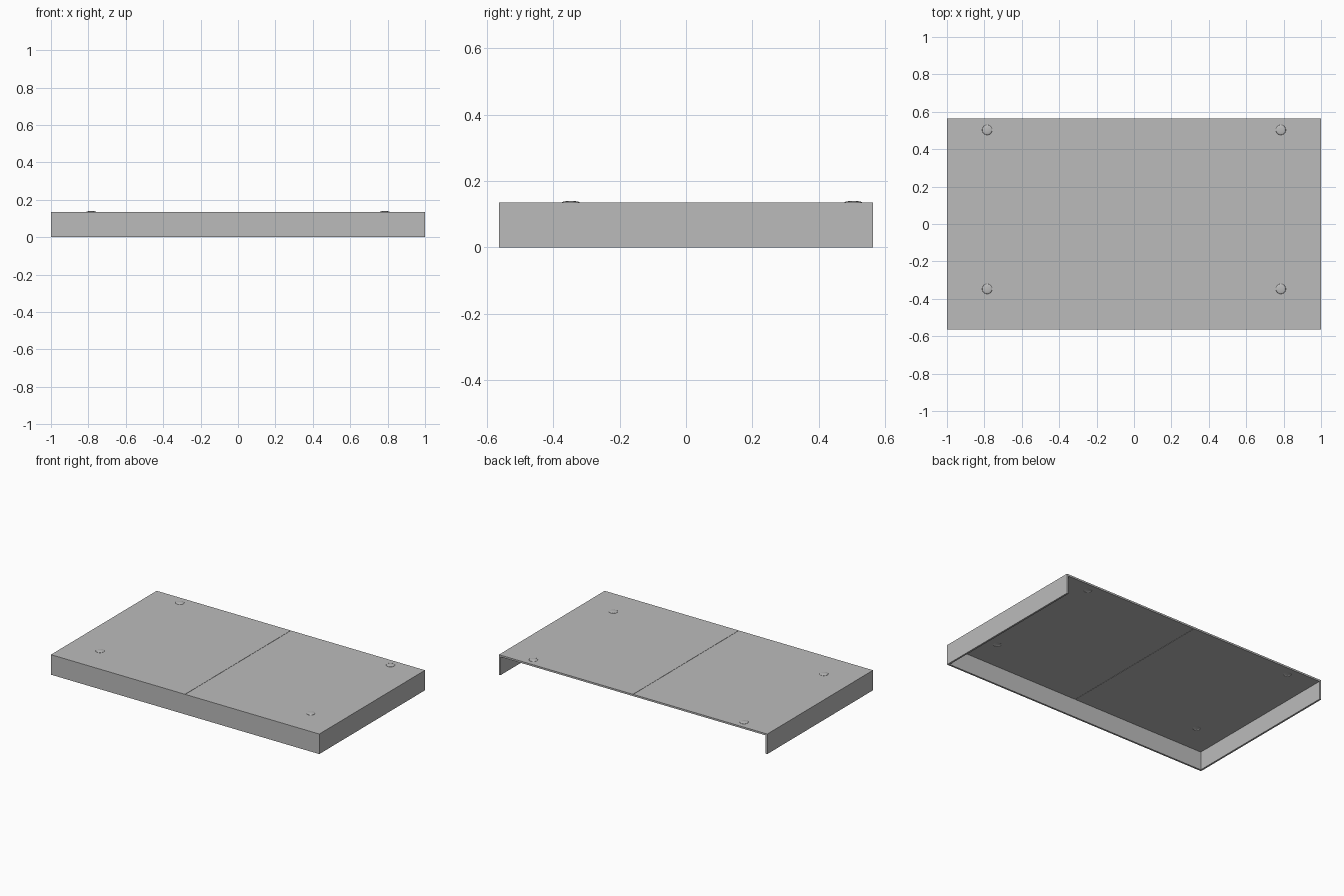
import bpy

if "Cube" in bpy.data.objects:
    bpy.data.objects.remove(bpy.data.objects["Cube"], do_unlink=True)

HALF_W, HALF_D, TOP, T = 1.0, 0.563, 0.135, 0.012
GAP = 0.001

# Plain grey for the whole tray
grey = bpy.data.materials.new("light_grey")
grey.use_nodes = True
colour = (0.5, 0.5, 0.5, 1)
grey.diffuse_color = colour
grey.node_tree.nodes["Principled BSDF"].inputs["Base Color"].default_value = colour


def box(name, low, high):
    centre = [(a + b) / 2 for a, b in zip(low, high)]
    bpy.ops.mesh.primitive_cube_add(size=1, location=centre)
    ob = bpy.context.object
    ob.name = name
    ob.scale = [b - a for a, b in zip(low, high)]
    bpy.ops.object.transform_apply(location=False, rotation=False, scale=True)
    ob.data.materials.append(grey)
    return ob


def flat_dome(name, x, y, z, radius, height):
    bpy.ops.mesh.primitive_uv_sphere_add(segments=24, ring_count=12, location=(x, y, z))
    ob = bpy.context.object
    ob.name = name
    ob.scale = (radius, radius, height)
    bpy.ops.object.transform_apply(location=False, rotation=False, scale=True)
    bpy.ops.object.shade_smooth()
    ob.data.materials.append(grey)
    return ob


for side, label in ((-1, "right"), (1, "left")):
    def span(a, b):
        return sorted((side * a, side * b))

    # Top panel, with a narrow seam down the middle
    x0, x1 = span(GAP, HALF_W)
    panel = box(label + "_top_panel", (x0, -HALF_D, TOP - T), (x1, HALF_D, TOP))

    # Front and side walls; the back stays open
    x0, x1 = span(0, HALF_W)
    box(label + "_front_wall", (x0, -HALF_D, 0), (x1, -HALF_D + T, TOP - T))
    x0, x1 = span(HALF_W - T, HALF_W)
    box(label + "_side_wall", (x0, -HALF_D + T, 0), (x1, HALF_D, TOP - T))

    # Pressed bumps: raised above, hollow beneath
    for y, place in ((-0.347, "front"), (0.503, "back")):
        x = side * 0.785
        flat_dome(f"{label}_{place}_bump", x, y, TOP, 0.027, 0.005)
        cutter = flat_dome(f"{label}_{place}_dent_cutter", x, y, TOP - T, 0.024, 0.005)
        cutter.hide_render = True
        cutter.hide_set(True)
        dent = panel.modifiers.new(place + "_dent", "BOOLEAN")
        dent.operation = "DIFFERENCE"
        dent.solver = "EXACT"
        dent.object = cutter
